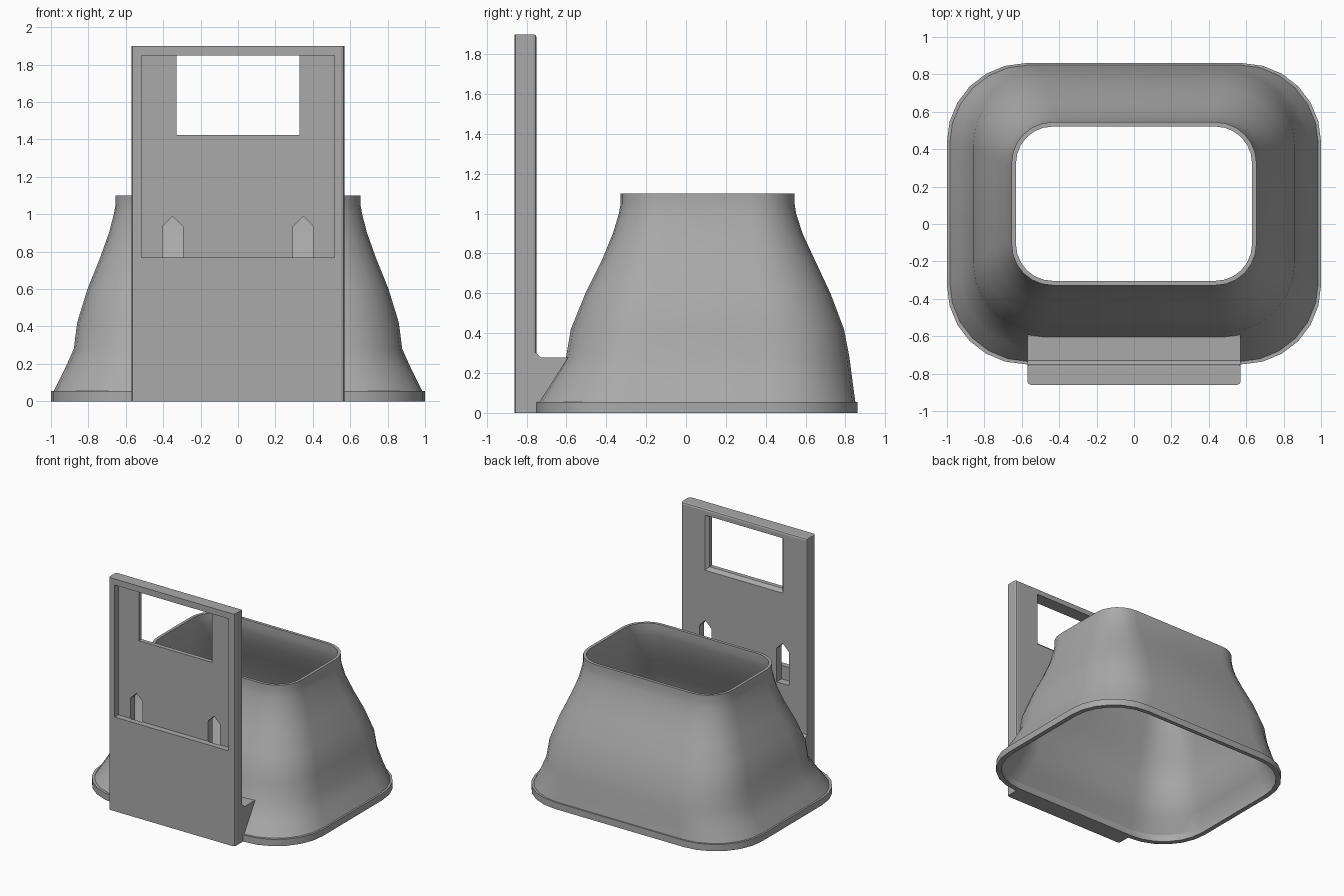
import bpy, bmesh, math

if "Cube" in bpy.data.objects:
    bpy.data.objects.remove(bpy.data.objects["Cube"])

grey = bpy.data.materials.new("plain grey")
grey.diffuse_color = (0.4, 0.4, 0.4, 1)
grey.use_nodes = True
grey.node_tree.nodes["Principled BSDF"].inputs["Base Color"].default_value = grey.diffuse_color


def make_object(name, bm, smooth=False):
    bmesh.ops.recalc_face_normals(bm, faces=bm.faces)
    mesh = bpy.data.meshes.new(name)
    bm.to_mesh(mesh)
    bm.free()
    mesh.materials.append(grey)
    ob = bpy.data.objects.new(name, mesh)
    bpy.context.collection.objects.link(ob)
    if smooth:
        bpy.ops.object.select_all(action='DESELECT')
        ob.select_set(True)
        bpy.context.view_layer.objects.active = ob
        bpy.ops.object.shade_smooth_by_angle(angle=math.radians(30))
    return ob


def loft(rings, closed=False):
    """Skin a list of equal-length point rings; cap the ends or join them."""
    bm = bmesh.new()
    loops = [[bm.verts.new(p) for p in r] for r in rings]
    n = len(rings[0])
    pairs = list(zip(loops, loops[1:]))
    if closed:
        pairs.append((loops[-1], loops[0]))
    else:
        bm.faces.new(loops[0])
        bm.faces.new(loops[-1])
    for a, b in pairs:
        for i in range(n):
            j = (i + 1) % n
            bm.faces.new((a[i], a[j], b[j], b[i]))
    return bm


def rounded_ring(hx, front, back, r, z, segs=6):
    pts = []
    corners = ((hx - r, back - r), (r - hx, back - r),
               (r - hx, front + r), (hx - r, front + r))
    for k, (cx, cy) in enumerate(corners):
        for i in range(segs + 1):
            a = math.pi / 2 * (k + i / segs)
            pts.append((cx + r * math.cos(a), cy + r * math.sin(a), z))
    return pts


def rect(x, z0, z1, y):
    return [(-x, y, z0), (x, y, z0), (x, y, z1), (-x, y, z1)]


# Flared hollow hood: half width, front y, back y, corner radius, height
sections = [
    (0.985, -0.735, 0.85, 0.42, 0.055),
    (0.93, -0.67, 0.835, 0.41, 0.165),
    (0.878, -0.602, 0.82, 0.39, 0.28),
    (0.86, -0.578, 0.793, 0.37, 0.42),
    (0.805, -0.505, 0.725, 0.34, 0.60),
    (0.74, -0.425, 0.65, 0.30, 0.76),
    (0.69, -0.367, 0.585, 0.26, 0.90),
    (0.664, -0.337, 0.553, 0.23, 1.00),
    (0.655, -0.328, 0.545, 0.22, 1.05),
    (0.655, -0.328, 0.545, 0.22, 1.10),
]
wall = 0.024
outer = [rounded_ring(1.0, -0.75, 0.86, 0.42, z) for z in (0, 0.055)]
outer += [rounded_ring(*s) for s in sections]
inner = [rounded_ring(hx - wall, f + wall, b - wall, r - wall, z)
         for hx, f, b, r, z in reversed(sections)]
inner.append(rounded_ring(0.961, -0.711, 0.826, 0.39, 0))
make_object("hood", loft(outer + inner, closed=True), smooth=True)

# Upright plate with softened front and rear edges
FRONT, BACK, FLOOR = -0.86, -0.75, -0.81
bm = loft([rect(0.57, 0, 1.9, FRONT), rect(0.57, 0, 1.9, BACK)])


def edge_pick(test):
    return [e for e in bm.edges if all(test(v.co) for v in e.verts)]


front_sides = [e for s in (-1, 1) for e in
               edge_pick(lambda c: c.y < -0.8 and c.x * s > 0.5)]
rear = [e for s in (-1, 1) for e in
        edge_pick(lambda c: c.y > -0.8 and c.x * s > 0.5)]
rear += edge_pick(lambda c: c.y > -0.8 and c.z > 1.8)
bmesh.ops.bevel(bm, geom=front_sides, offset=0.018, segments=2,
                profile=0.5, affect='EDGES')
rear = [e for e in rear if e.is_valid]
bmesh.ops.bevel(bm, geom=rear, offset=0.015, segments=2,
                profile=0.5, affect='EDGES')
plate = make_object("plate", bm)

# Cutters: front recess, window flared at the rear, two pointed slots
cutters = [
    make_object("recess_cutter", loft([rect(0.515, 0.77, 1.85, -0.9),
                                       rect(0.515, 0.77, 1.85, FLOOR)])),
    make_object("window_cutter", loft([rect(0.33, 1.425, 1.85, -0.83),
                                       rect(0.33, 1.425, 1.85, -0.775),
                                       rect(0.355, 1.40, 1.85, BACK),
                                       rect(0.355, 1.40, 1.85, -0.7)])),
]
for side in (-1, 1):
    outline = [(-0.055, 0.66), (0.055, 0.66), (0.055, 0.935),
               (0, 0.99), (-0.055, 0.935)]
    rings = [[(side * 0.35 + x, y, z) for x, z in outline]
             for y in (FLOOR - 0.004, -0.7)]
    cutters.append(make_object("slot_cutter", loft(rings)))

bpy.context.view_layer.objects.active = plate
for c in cutters:
    mod = plate.modifiers.new("cut", 'BOOLEAN')
    mod.operation = 'DIFFERENCE'
    mod.solver = 'EXACT'
    mod.object = c
    bpy.ops.object.modifier_apply(modifier=mod.name)
for c in cutters:
    bpy.data.objects.remove(c)

# Bracket filling the gap between plate and hood
profile = [(-0.765, 0), (-0.74, 0), (-0.74, 0.055), (-0.725, 0.06),
           (-0.66, 0.165), (-0.592, 0.278), (-0.73, 0.278),
           (-0.75, 0.30), (-0.765, 0.30)]
make_object("bracket", loft([[(x, y, z) for y, z in profile]
                             for x in (-0.57, 0.57)]))
